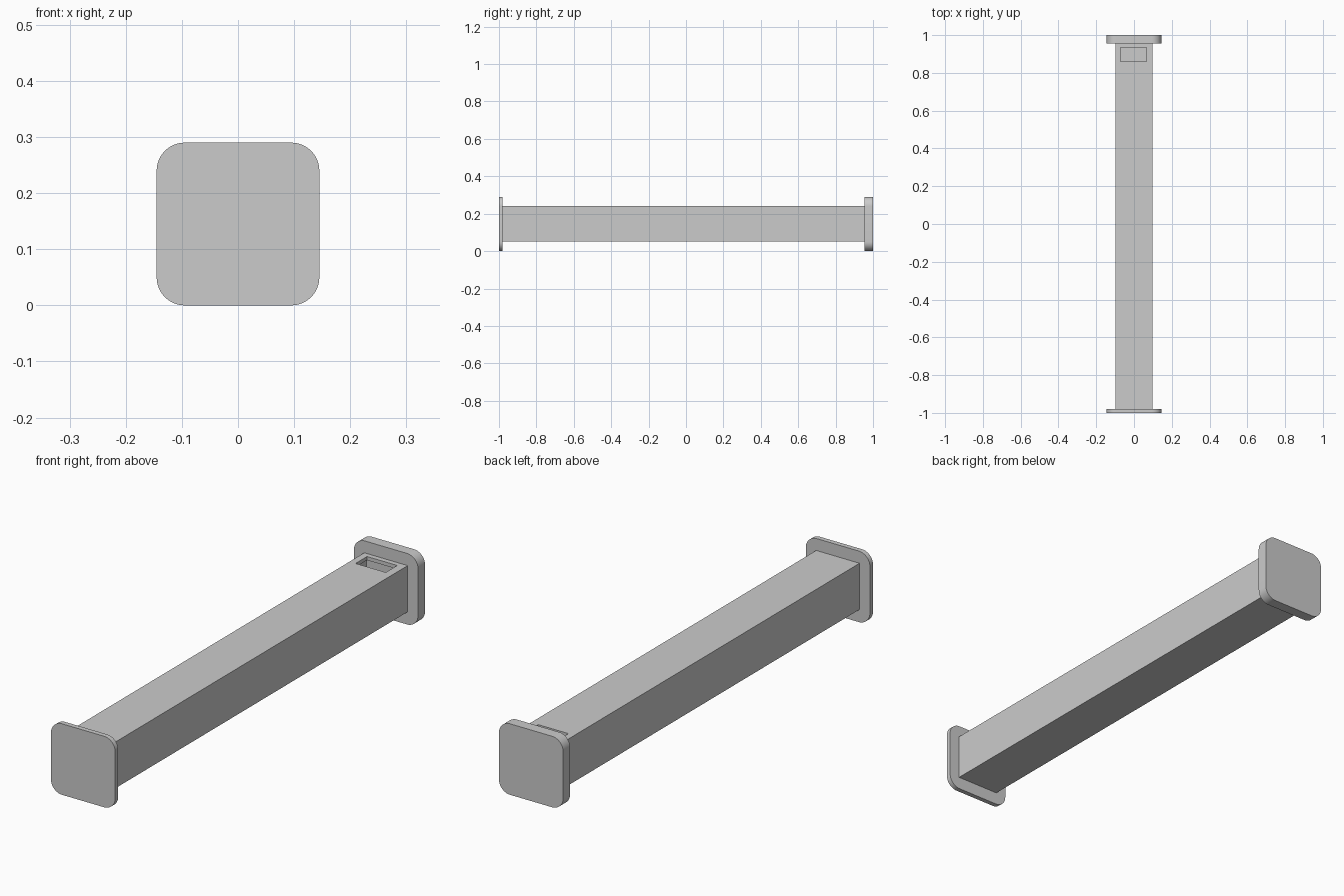
import bpy
import bmesh
from mathutils import Vector

cube = bpy.data.objects.get("Cube")
if cube:
    bpy.data.objects.remove(cube, do_unlink=True)

grey = bpy.data.materials.new("plain grey")
grey.use_nodes = True
colour = (0.6, 0.6, 0.6, 1)
grey.diffuse_color = colour
grey.node_tree.nodes["Principled BSDF"].inputs["Base Color"].default_value = colour


def box(name, low, high, corner=0):
    """Box between two corners, optionally rounding the edges along y."""
    low, high = Vector(low), Vector(high)
    bm = bmesh.new()
    bmesh.ops.create_cube(bm, size=1)
    for v in bm.verts:
        v.co = (low + high) / 2 + v.co * (high - low)
    if corner:
        along_y = [e for e in bm.edges
                   if abs(e.verts[0].co.y - e.verts[1].co.y) > 0.001]
        bmesh.ops.bevel(bm, geom=along_y, offset=corner, segments=12,
                        profile=0.5, affect='EDGES')
    mesh = bpy.data.meshes.new(name)
    bm.to_mesh(mesh)
    bm.free()
    mesh.materials.append(grey)
    obj = bpy.data.objects.new(name, mesh)
    bpy.context.collection.objects.link(obj)
    return obj


def cut(target, cutter):
    mod = target.modifiers.new(cutter.name, 'BOOLEAN')
    mod.operation = 'DIFFERENCE'
    mod.solver = 'EXACT'
    mod.object = cutter
    cutter.hide_render = True
    cutter.hide_set(True)


# Hollow square shaft with a slot in its top near the back
HALF, BOTTOM, TOP, WALL = 0.098, 0.052, 0.241, 0.015
FRONT, BACK = -0.98, 0.955
shaft = box("shaft", (-HALF, FRONT, BOTTOM), (HALF, BACK, TOP))
cut(shaft, box("shaft_hollow",
               (WALL - HALF, FRONT + WALL, BOTTOM + WALL),
               (HALF - WALL, BACK - WALL / 2, TOP - WALL)))
cut(shaft, box("slot_cutter", (-0.071, 0.86, 0.15), (0.066, 0.934, 0.3)))

# Rounded end plates, thin at the front and thicker at the back
for name, y0, y1 in (("front_plate", -1, FRONT), ("back_plate", BACK, 1)):
    plate = box(name, (-0.145, y0, 0), (0.145, y1, 0.29), corner=0.05)
    bpy.ops.object.select_all(action='DESELECT')
    plate.select_set(True)
    bpy.context.view_layer.objects.active = plate
    bpy.ops.object.shade_smooth_by_angle()
